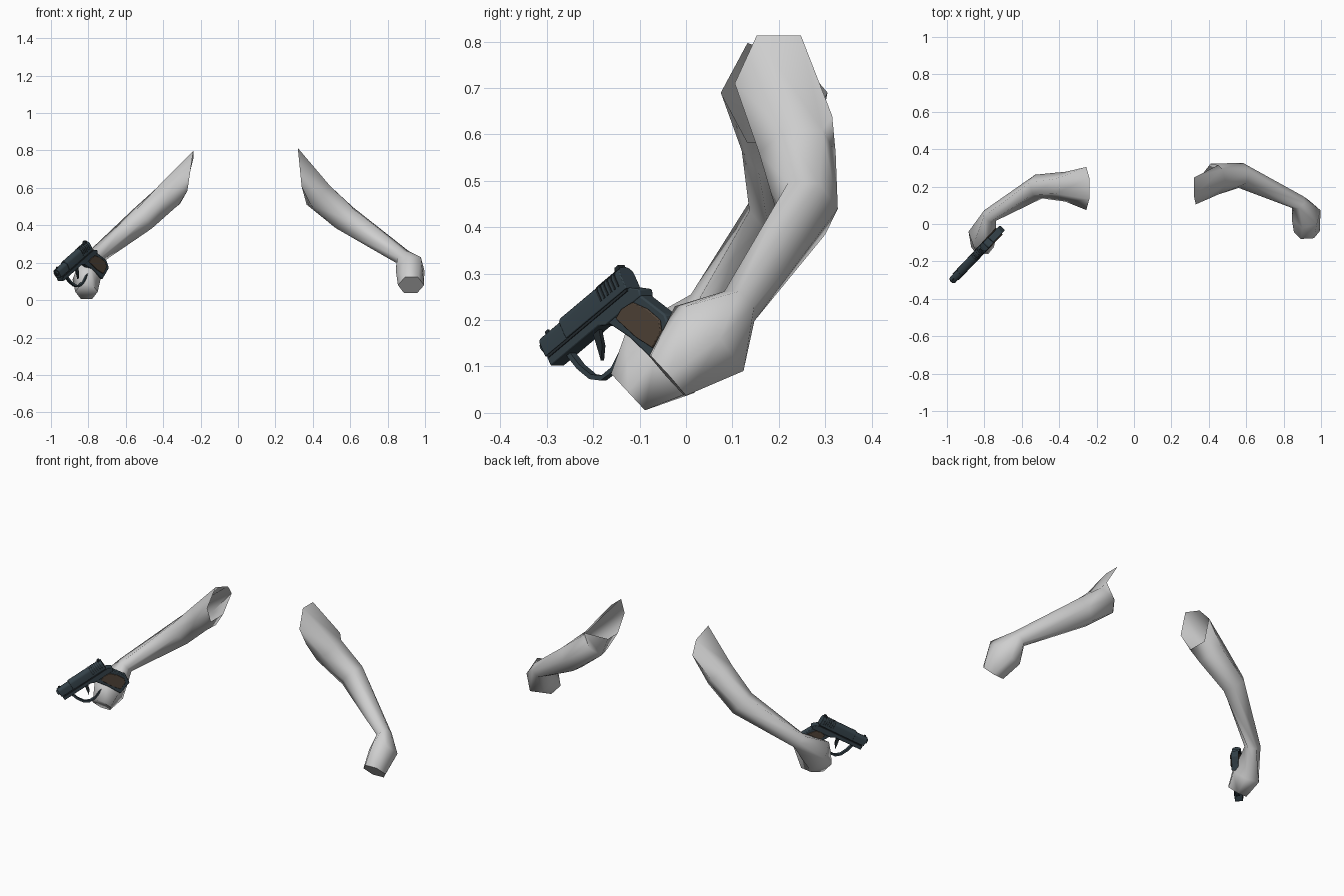
import bpy, bmesh, math
from mathutils import Vector, Matrix

cube = bpy.data.objects.get("Cube")
if cube:
    bpy.data.objects.remove(cube, do_unlink=True)


def material(name, rgb):
    m = bpy.data.materials.new(name)
    m.use_nodes = True
    color = (*rgb, 1)
    m.diffuse_color = color
    node = m.node_tree.nodes["Principled BSDF"]
    node.inputs["Base Color"].default_value = color
    node.inputs["Roughness"].default_value = 0.7
    return m


skin = material("pale grey", (0.62, 0.62, 0.62))
steel = material("blued steel", (0.035, 0.055, 0.068))
shadow_steel = material("dark steel", (0.018, 0.025, 0.030))
wood = material("brown grip", (0.085, 0.060, 0.042))


def finish(name, bm, mat, angle=None):
    bmesh.ops.recalc_face_normals(bm, faces=bm.faces)
    mesh = bpy.data.meshes.new(name)
    bm.to_mesh(mesh)
    bm.free()
    mesh.materials.append(mat)
    ob = bpy.data.objects.new(name, mesh)
    bpy.context.collection.objects.link(ob)
    if angle:
        bpy.ops.object.select_all(action="DESELECT")
        ob.select_set(True)
        bpy.context.view_layer.objects.active = ob
        bpy.ops.object.shade_smooth_by_angle(angle=math.radians(angle))
    return ob


SIDES = 6


def limb(name, rings, start_axis, pulls):
    """Open six-sided tube; each ring is (centre, side radius, upright radius)."""
    bm = bmesh.new()
    centres = [Vector(r[0]) for r in rings]
    loops = []
    for i, (c, side, rise) in enumerate(rings):
        before = (centres[i] - centres[i - 1]).normalized() if i else Vector()
        after = (centres[i + 1] - centres[i]).normalized() if i + 1 < len(rings) else Vector()
        axis = (before + after).normalized() if i else Vector(start_axis).normalized()
        e1 = axis.cross(Vector((0, 0, 1))).normalized()
        e2 = e1.cross(axis)
        loop = []
        for k in range(SIDES):
            t = math.tau * k / SIDES
            p = centres[i] + e1 * side * math.cos(t) + e2 * rise * math.sin(t)
            if i == 0 and k in pulls:
                p += Vector(pulls[k])
            loop.append(bm.verts.new(p))
        loops.append(loop)
    for a, b in zip(loops, loops[1:]):
        for k in range(SIDES):
            n = (k + 1) % SIDES
            bm.faces.new((a[k], a[n], b[n], b[k]))
    bm.faces.new(loops[-1])
    return finish(name, bm, skin, 70)


# Arms run from the open shoulder, through elbow and wrist, to the fist
limb("left_arm", [
    ((0.33, 0.20, 0.71), 0.095, 0.12),
    ((0.43, 0.24, 0.56), 0.085, 0.085),
    ((0.57, 0.26, 0.44), 0.068, 0.08),
    ((0.88, 0.115, 0.23), 0.042, 0.047),
    ((0.92, 0.05, 0.16), 0.08, 0.11),
    ((0.925, -0.04, 0.08), 0.07, 0.066),
], (1, 0, 0.1), {3: (0.12, 0.02, -0.07)})

limb("right_arm", [
    ((-0.255, 0.19, 0.69), 0.115, 0.125),
    ((-0.365, 0.20, 0.565), 0.08, 0.085),
    ((-0.51, 0.20, 0.435), 0.066, 0.077),
    ((-0.77, 0.045, 0.225), 0.042, 0.047),
    ((-0.81, -0.055, 0.11), 0.076, 0.11),
    ((-0.81, -0.125, 0.045), 0.06, 0.062),
], (-1, 0, 0.15), {1: (0, 0, -0.04)})

# Pistol frame of reference: X runs back from the muzzle, Y is sideways, Z is up
back = Vector((0.589, 0.618, 0.52)).normalized()
side = Vector((0, 0, 1)).cross(back).normalized()
up = back.cross(side)
pose = Matrix((back, side, up)).transposed().to_4x4()
pose.translation = (-0.965, -0.295, 0.133)


def prism(name, outline, lo, hi, mat, along="Y", bevel=0.0):
    """Extrude an outline sideways (X, Z points) or lengthwise (Y, Z points)."""
    bm = bmesh.new()
    ends = []
    for d in (lo, hi):
        ends.append([bm.verts.new((p, d, q) if along == "Y" else (d, p, q)) for p, q in outline])
    n = len(outline)
    for k in range(n):
        bm.faces.new((ends[0][k], ends[0][k - 1], ends[1][k - 1], ends[1][k]))
    for e in ends:
        bm.faces.new(e)
    ob = finish(name, bm, mat, 35)
    ob.matrix_world = pose
    if bevel:
        mod = ob.modifiers.new("Bevel", "BEVEL")
        mod.width = bevel
        mod.segments = 2
    return ob


def arch(w, low, high, steps=8):
    """Cross-section with straight sides and a rounded top."""
    pts = [(w, low)]
    for i in range(steps + 1):
        t = math.pi * i / steps
        pts.append((w * math.cos(t), high - w * 0.8 * (1 - math.sin(t))))
    return pts + [(-w, low)]


def disc(radius, height, count=16):
    turns = [math.tau * i / count for i in range(count)]
    return [(radius * math.cos(t), height + radius * math.sin(t)) for t in turns]


# Slide, with a slimmer nose and grooves near the rear
prism("slide", arch(0.023, -0.014, 0.04), 0.075, 0.285, steel, "X", 0.002)
prism("slide_nose", arch(0.020, -0.014, 0.034), 0.0, 0.08, steel, "X", 0.002)
prism("barrel_bushing", disc(0.014, 0.012), -0.008, 0.01, steel, "X")
prism("bore", disc(0.008, 0.012), -0.010, -0.007, shadow_steel, "X")
for i in range(6):
    x = 0.205 + i * 0.012
    prism(f"slide_groove_{i + 1}", arch(0.0245, 0.0, 0.0415), x, x + 0.005, shadow_steel, "X")
prism("front_sight", [(0.01, 0.03), (0.025, 0.03), (0.022, 0.041), (0.014, 0.041)],
      -0.003, 0.003, shadow_steel)
prism("rear_sight", [(0.262, 0.036), (0.28, 0.036), (0.28, 0.047), (0.268, 0.047)],
      -0.01, 0.01, shadow_steel)

# Frame below the slide, with a tang over the grip
prism("frame", [(0.004, -0.04), (0.004, -0.016), (0.29, -0.016), (0.315, -0.035),
                (0.31, -0.05), (0.19, -0.05), (0.17, -0.04)], -0.021, 0.021, steel, bevel=0.003)
prism("frame_rail", [(0.01, -0.022), (0.01, -0.016), (0.285, -0.016), (0.285, -0.022)],
      -0.024, 0.024, shadow_steel)

# Grip and its two side panels
prism("grip", [(0.19, -0.04), (0.305, -0.04), (0.35, -0.12), (0.345, -0.165),
               (0.27, -0.19), (0.235, -0.11)], -0.019, 0.019, steel, bevel=0.004)
panel = [(0.225, -0.055), (0.25, -0.046), (0.285, -0.05), (0.315, -0.085),
         (0.335, -0.125), (0.325, -0.15), (0.285, -0.165), (0.255, -0.12)]
prism("left_grip_panel", panel, 0.019, 0.025, wood, bevel=0.002)
prism("right_grip_panel", panel, -0.025, -0.019, wood, bevel=0.002)
prism("trigger", [(0.135, -0.04), (0.155, -0.04), (0.145, -0.075), (0.125, -0.1), (0.13, -0.07)],
      -0.005, 0.005, shadow_steel)

# Trigger guard: a strip swept around the loop in front of the grip
outer = [(0.045, -0.035), (0.058, -0.08), (0.078, -0.118), (0.105, -0.138),
         (0.14, -0.14), (0.18, -0.125), (0.235, -0.11)]
inner = [(x + 0.012 - 0.008 * i / 6, z + 0.012 * i / 6 + 0.002) for i, (x, z) in enumerate(outer)]
prism("trigger_guard", outer + inner[::-1], -0.009, 0.009, steel)
